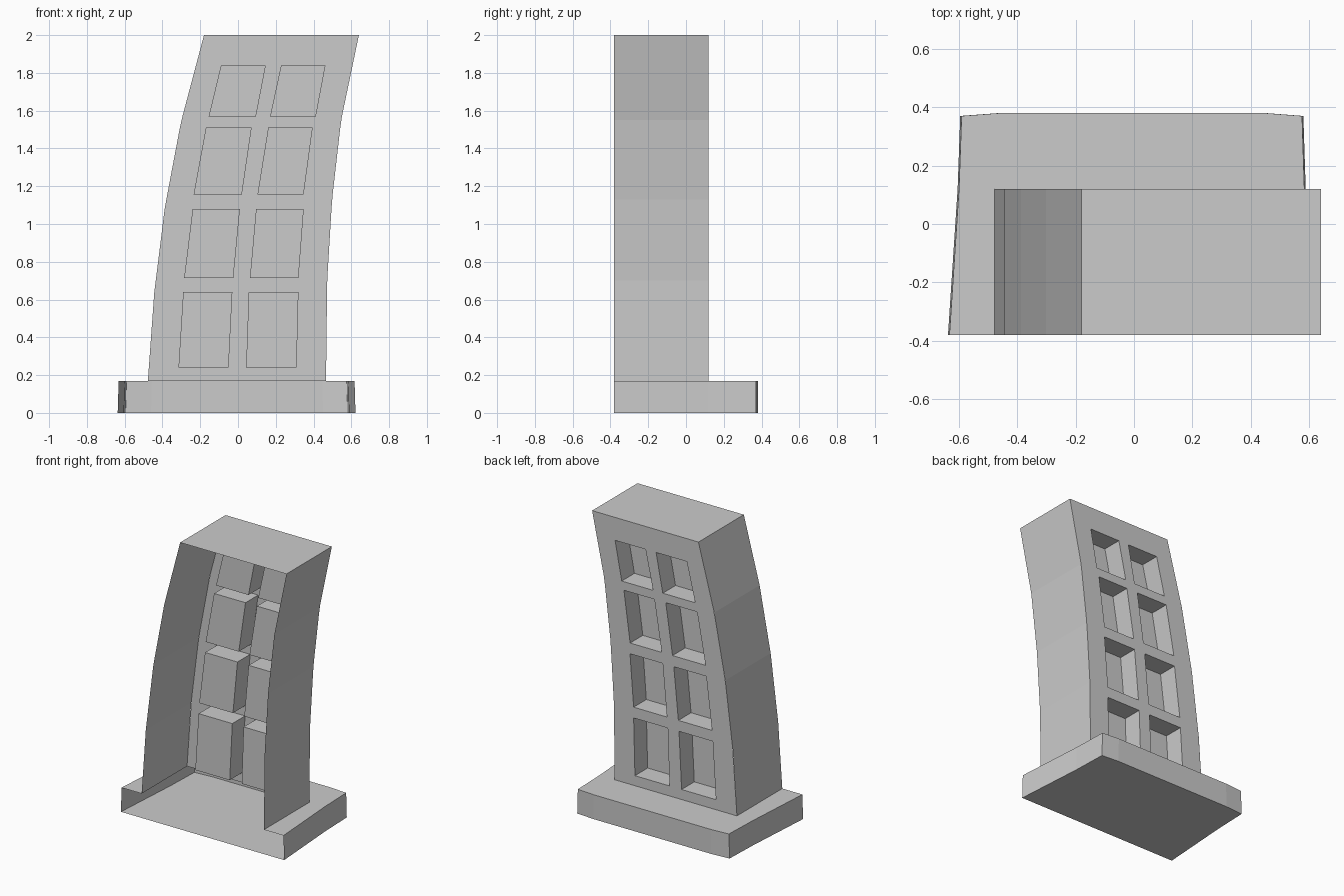
import bpy, bmesh

if "Cube" in bpy.data.objects:
    bpy.data.objects.remove(bpy.data.objects["Cube"])

FRONT, BACK, RECESS = -0.38, 0.12, -0.02
TOP, FLOOR = 2.0, 0.17


def interp(points, z):
    """Piecewise linear x at height z; points are (z, x)."""
    for (z0, x0), (z1, x1) in zip(points, points[1:]):
        if z <= z1:
            break
    return x0 + (x1 - x0) * (z - z0) / (z1 - z0)


def finish(name, bm):
    bmesh.ops.remove_doubles(bm, verts=bm.verts, dist=0.0005)
    bmesh.ops.recalc_face_normals(bm, faces=bm.faces)
    me = bpy.data.meshes.new(name)
    bm.to_mesh(me)
    bm.free()
    ob = bpy.data.objects.new(name, me)
    bpy.context.collection.objects.link(ob)
    return ob


def face(bm, pts):
    return bm.faces.new([bm.verts.new(p) for p in pts])


# Curved edges of the tower and of its two window columns, left to right
columns = [
    [(0.17, -0.477), (0.625, -0.445), (1.09, -0.387), (1.54, -0.302), (2, -0.18)],
    [(0.24, -0.315), (0.64, -0.29), (0.715, -0.285), (1.08, -0.24),
     (1.155, -0.235), (1.51, -0.17), (1.57, -0.155), (1.84, -0.09)],
    [(0.24, -0.05), (0.64, -0.03), (0.715, -0.025), (1.08, 0.01),
     (1.155, 0.02), (1.51, 0.072), (1.57, 0.095), (1.84, 0.147)],
    [(0.24, 0.043), (0.64, 0.057), (0.715, 0.063), (1.08, 0.096),
     (1.155, 0.103), (1.51, 0.16), (1.57, 0.17), (1.84, 0.228)],
    [(0.24, 0.31), (0.64, 0.32), (0.715, 0.32), (1.08, 0.348),
     (1.155, 0.347), (1.51, 0.395), (1.57, 0.412), (1.84, 0.463)],
    [(0.17, 0.466), (0.70, 0.472), (1.13, 0.498), (1.55, 0.546), (2, 0.64)],
]
levels = [FLOOR, 0.24, 0.64, 0.715, 1.08, 1.155, 1.51, 1.57, 1.84, TOP]

# Tower: back wall with recessed windows, open at the front
bm = bmesh.new()
for r, (z0, z1) in enumerate(zip(levels, levels[1:])):
    for c in range(5):
        a, b = columns[c], columns[c + 1]
        quad = [(interp(a, z0), z0), (interp(b, z0), z0),
                (interp(b, z1), z1), (interp(a, z1), z1)]
        if r % 2 and c % 2:
            face(bm, [(x, RECESS, z) for x, z in quad])
            for p, q in zip(quad, quad[1:] + quad[:1]):
                face(bm, [(p[0], BACK, p[1]), (q[0], BACK, q[1]),
                          (q[0], RECESS, q[1]), (p[0], RECESS, p[1])])
        else:
            face(bm, [(x, BACK, z) for x, z in quad])

# Tower side walls, following the outer curves
for col in (columns[0], columns[5]):
    zs = sorted(set(levels + [z for z, x in col]))
    for z0, z1 in zip(zs, zs[1:]):
        x0, x1 = interp(col, z0), interp(col, z1)
        face(bm, [(x0, FRONT, z0), (x0, BACK, z0), (x1, BACK, z1), (x1, FRONT, z1)])

# Tower roof
xl, xr = columns[0][-1][1], columns[5][-1][1]
face(bm, [(xl, FRONT, TOP), (xr, FRONT, TOP), (xr, BACK, TOP), (xl, BACK, TOP)])
finish("tower", bm)

# Base: hollow plinth, open at the front and under the tower
outline = [(-0.637, FRONT), (-0.604, BACK), (-0.595, 0.37), (-0.46, 0.38),
           (0.45, 0.38), (0.58, 0.37), (0.588, BACK), (0.622, FRONT)]
upper = [(x * 0.992, y) for x, y in outline]
bm = bmesh.new()
face(bm, [(x, y, 0) for x, y in outline])
for i in range(len(outline) - 1):
    (a, b), (c, d) = outline[i:i + 2], upper[i:i + 2]
    face(bm, [(*a, 0), (*b, 0), (*d, FLOOR), (*c, FLOOR)])
il, ir = columns[0][0][1], columns[5][0][1]
flange_left = [upper[0], (il, FRONT), (il, BACK), upper[1]]
flange_right = [(ir, FRONT), upper[7], upper[6], (ir, BACK)]
flange_back = [upper[1], (il, BACK), (ir, BACK)] + upper[6:1:-1]
for part in (flange_left, flange_right, flange_back):
    face(bm, [(x, y, FLOOR) for x, y in part])
finish("base", bm)
